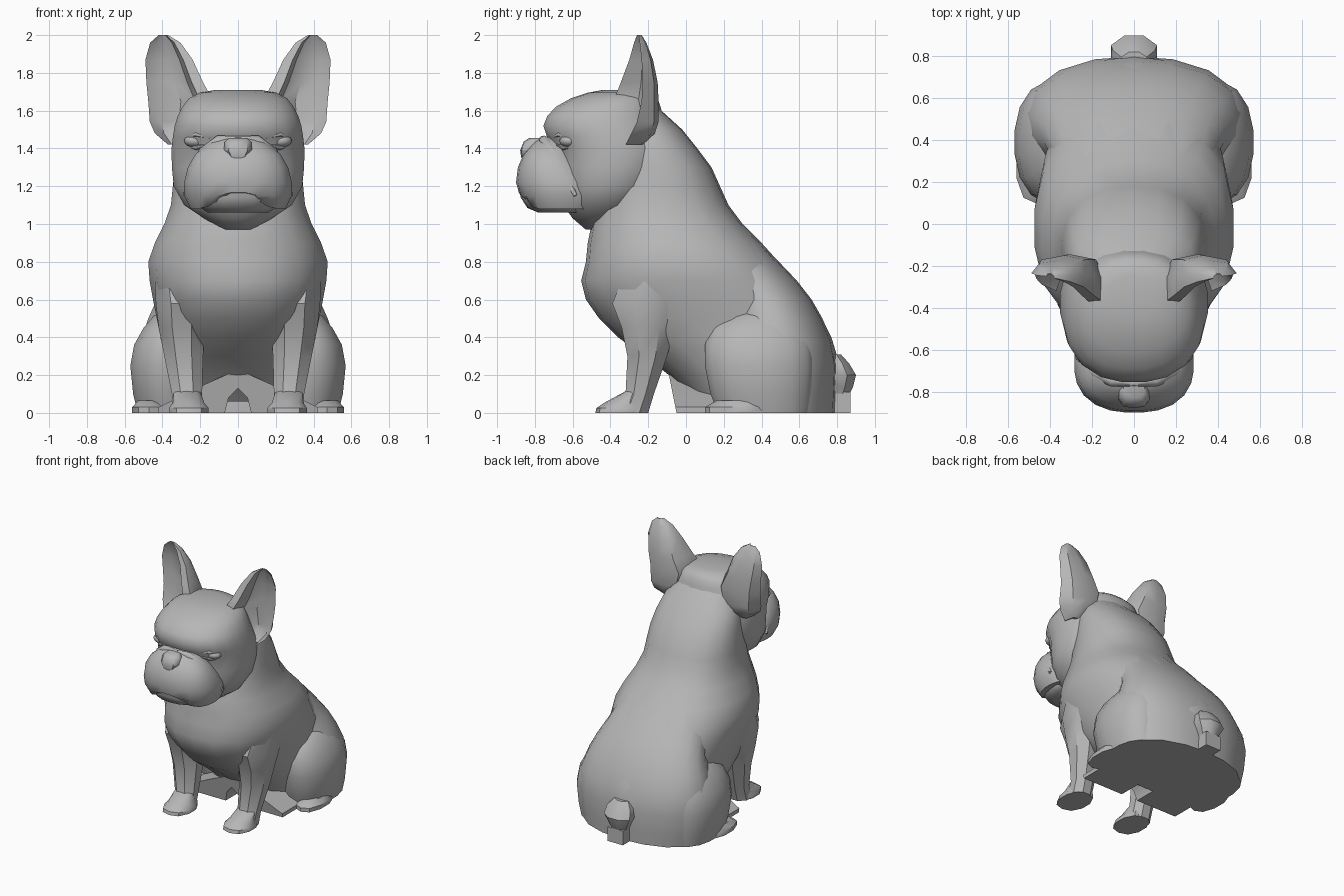
import bpy, bmesh, math
from mathutils import Vector

old = bpy.data.objects.get("Cube")
if old:
    bpy.data.objects.remove(old, do_unlink=True)

grey = bpy.data.materials.new("plain grey")
grey.use_nodes = True
GREY = (0.47, 0.47, 0.47, 1)
grey.diffuse_color = GREY
grey.node_tree.nodes["Principled BSDF"].inputs["Base Color"].default_value = GREY


def finish(bm, name, mirror=False, angle=40):
    bmesh.ops.recalc_face_normals(bm, faces=bm.faces)
    mesh = bpy.data.meshes.new(name)
    bm.to_mesh(mesh)
    bm.free()
    mesh.materials.append(grey)
    ob = bpy.data.objects.new(name, mesh)
    bpy.context.collection.objects.link(ob)
    if mirror:
        ob.modifiers.new("both sides", 'MIRROR')
    bpy.ops.object.select_all(action='DESELECT')
    ob.select_set(True)
    bpy.context.view_layer.objects.active = ob
    bpy.ops.object.shade_smooth_by_angle(angle=math.radians(angle))


def skin(rings):
    """Join rings of points into a closed, capped surface."""
    bm = bmesh.new()
    loops = [[bm.verts.new(p) for p in ring] for ring in rings]
    n = len(loops[0])
    for a, b in zip(loops, loops[1:]):
        for i in range(n):
            j = (i + 1) % n
            bm.faces.new((a[i], a[j], b[j], b[i]))
    bm.faces.new(loops[0])
    bm.faces.new(loops[-1])
    return bm


def oval(z, x0, x1, y0, y1, n, power):
    """Horizontal rounded section filling the given box."""
    pts = []
    for i in range(n):
        a = math.tau * (i + 0.5) / n
        c, s = math.cos(a), math.sin(a)
        r = (abs(c) ** power + abs(s) ** power) ** (-1 / power)
        pts.append(Vector((c * r, s * r, z)))
    # stretch so the section reaches its box exactly
    for k, lo, hi in ((0, x0, x1), (1, y0, y1)):
        m = max(abs(p[k]) for p in pts)
        for p in pts:
            p[k] = (lo + hi) / 2 + p[k] * (hi - lo) / 2 / m
    return pts


def central(name, rows, n=18, power=2.4, angle=40):
    """Rows are height, front, back, half width."""
    finish(skin([oval(z, -w, w, f, b, n, power) for z, f, b, w in rows]), name, False, angle)


def paired(name, rows, n=10, power=2.4):
    """Rows are height, inner, outer, front, back."""
    finish(skin([oval(*r, n, power) for r in rows]), name, True)


# Torso from belly to neck, and the broad rump behind it
central("torso", [
    (.06, .04, .79, .36), (.2, -.09, .80, .38), (.3, -.22, .80, .40),
    (.4, -.36, .77, .41), (.5, -.46, .72, .43), (.6, -.53, .66, .45),
    (.7, -.555, .58, .468), (.8, -.53, .49, .475), (.9, -.52, .40, .44),
    (1.0, -.50, .30, .39), (1.1, -.47, .225, .355), (1.2, -.44, .18, .345),
    (1.3, -.42, .135, .335), (1.4, -.40, .06, .32), (1.5, -.40, -.02, .29),
    (1.6, -.40, -.13, .21)])
central("rump", [
    (0, .12, .79, .5), (.1, .12, .795, .52), (.25, .15, .80, .53),
    (.38, .2, .775, .515), (.5, .2, .722, .475), (.6, .2, .665, .43),
    (.7, .12, .587, .39), (.8, .04, .492, .365), (.9, -.04, .396, .34),
    (1.0, -.1, .285, .29), (1.1, -.1, .18, .2)], 18, 2.25)

# Sloping seat between the hind legs, with a notch in the middle
seat = [(.42, 0), (.42, .03), (.2, .14), (0, .23), (-.2, .14), (-.42, .03), (-.42, 0),
        (-.07, 0), (-.05, .08), (0, .13), (.05, .08), (.07, 0)]
finish(skin([[(x, -.05 - .2 * z, z) for x, z in seat], [(x, .2, z) for x, z in seat]]), "seat")

# Haunches and hind paws
paired("haunch", [
    (0, .2, .53, .17, .66), (.1, .2, .555, .13, .67), (.25, .2, .57, .10, .68),
    (.36, .2, .55, .10, .67), (.45, .2, .50, .13, .64), (.51, .2, .45, .2, .6),
    (.55, .2, .39, .3, .53)], 16, 2.2)
paired("hind_paw", [
    (0, .38, .56, .10, .44), (.03, .38, .56, .10, .44), (.065, .41, .53, .16, .42)])

# Front legs and paws
paired("front_leg", [
    (0, .19, .35, -.36, -.2), (.1, .19, .35, -.32, -.17), (.3, .185, .39, -.31, -.1),
    (.45, .175, .42, -.34, -.06), (.58, .16, .435, -.39, .02), (.7, .2, .44, -.34, .07)], 8, 2.8)
paired("front_paw", [
    (0, .155, .365, -.48, -.2), (.025, .155, .365, -.475, -.2),
    (.055, .18, .345, -.43, -.2), (.12, .2, .34, -.31, -.18)])

# Skull and cheeks
central("head", [
    (.97, -.53, -.35, .08), (1.03, -.60, -.3, .18), (1.10, -.65, -.2, .285),
    (1.2, -.67, -.12, .34), (1.3, -.68, -.08, .35), (1.4, -.695, -.06, .352),
    (1.46, -.735, -.07, .345), (1.52, -.755, -.1, .335), (1.57, -.735, -.12, .32),
    (1.62, -.69, -.135, .295), (1.665, -.61, -.15, .26), (1.695, -.52, -.18, .2),
    (1.71, -.44, -.25, .12)], 20, 2.3, 60)

# Muzzle, leaning back, whose lower lip edge arches up over the chin
bm = skin([oval(z, -w, w, f, b, 24, 2.4) for z, f, b, w in [
    (1.08, -.85, -.44, .25), (1.15, -.885, -.42, .285), (1.22, -.90, -.44, .285),
    (1.3, -.89, -.51, .265), (1.37, -.86, -.57, .225), (1.43, -.81, -.6, .155),
    (1.46, -.77, -.6, .1)]])
for v in bm.verts:
    if v.co.z < 1.2 and v.co.y < -.7:
        v.co.z = max(v.co.z, 1.18 + .1 * (v.co.z - 1.08) - .55 * abs(v.co.x))
finish(bm, "muzzle", False, 50)
central("chin", [(1.06, -.78, -.45, .16), (1.085, -.84, -.45, .2),
                 (1.14, -.875, -.45, .225), (1.22, -.875, -.45, .21)], 18)
central("nose", [(1.35, -.872, -.75, .05), (1.39, -.878, -.75, .075),
                 (1.435, -.86, -.75, .07), (1.455, -.83, -.75, .05)], 10, 3)


def fold(name, pts, size):
    """Tapered skin ridge following a path on the left, mirrored."""
    rings = []
    for i, p in enumerate(pts):
        r = size * (.35 if i in (0, len(pts) - 1) else 1)
        along = (Vector(pts[min(i + 1, len(pts) - 1)]) - Vector(pts[max(i - 1, 0)])).normalized()
        side = along.cross(Vector((0, 1, 0))).normalized()
        up = side.cross(along)
        rings.append([Vector(p) + r * (side * math.cos(k * math.tau / 6) + up * math.sin(k * math.tau / 6))
                      for k in range(6)])
    finish(skin(rings), name, True, 60)


# Folds around the muzzle and the eyelids
fold("muzzle_fold", [(-.02, -.765, 1.455), (.1, -.75, 1.44), (.18, -.71, 1.38),
                     (.24, -.655, 1.28), (.28, -.585, 1.15)], .03)
fold("upper_lid", [(.15, -.705, 1.455), (.22, -.67, 1.475), (.29, -.59, 1.45)], .014)
fold("lower_lid", [(.16, -.685, 1.42), (.22, -.65, 1.405), (.29, -.57, 1.42)], .014)

# Eyes
bm = bmesh.new()
bmesh.ops.create_uvsphere(bm, u_segments=12, v_segments=8, radius=.05)
for v in bm.verts:
    v.co = Vector((v.co.x * 1.2 + .225, v.co.y - .62, v.co.z * .7 + 1.44))
finish(bm, "eye", True)

# Cupped ears: rows are height, outer, inner, outer edge, back, inner edge
ear = []
for z, xo, xi, yo, yb, yf in [
        (1.42, .37, .27, -.32, -.23, -.34), (1.48, .44, .2, -.29, -.165, -.36),
        (1.54, .467, .16, -.26, -.145, -.385), (1.65, .475, .13, -.235, -.145, -.385),
        (1.75, .485, .185, -.23, -.15, -.345), (1.87, .49, .24, -.235, -.175, -.3),
        (1.96, .465, .305, -.245, -.21, -.275), (2.0, .42, .37, -.25, -.235, -.26)]:
    depth, width = yb - yf, xo - xi
    section = [(0, yo), (.15, yb - .1 * depth), (.5, yb), (.85, yb - .1 * depth),
               (1, yb - .5 * depth), (1, yf), (.8, yf),
               (.72, yb - .45 * depth), (.5, yb - .22 * depth), (.2, yb - .25 * depth)]
    ear.append([(xo - width * t, y, z) for t, y in section])
finish(skin(ear), "ear", True)

# Stub tail with its square support
central("tail", [(.09, .74, .86, .06), (.14, .74, .885, .08), (.2, .74, .9, .11),
                 (.26, .74, .865, .1), (.31, .74, .82, .06)], 8, 2.2)
bm = bmesh.new()
bmesh.ops.create_cube(bm, size=1)
for v in bm.verts:
    v.co = Vector((v.co.x * .13, .81 + v.co.y * .12, .055 + v.co.z * .11))
finish(bm, "tail_support")
